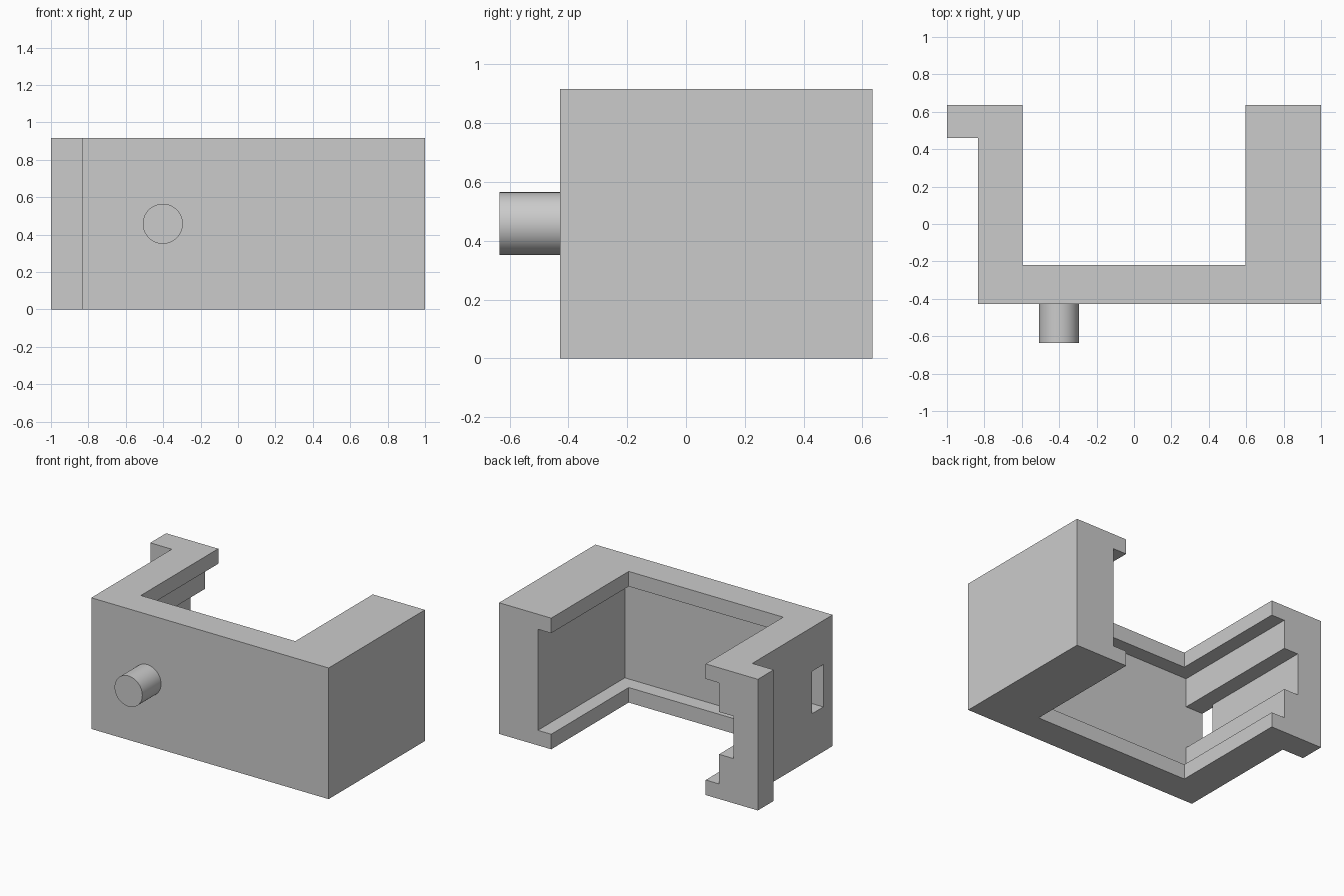
import bpy
import bmesh
from mathutils import Vector, Matrix

cube = bpy.data.objects.get("Cube")
if cube:
    bpy.data.objects.remove(cube, do_unlink=True)

grey = bpy.data.materials.new("plain grey")
grey.use_nodes = True
grey.diffuse_color = (0.6, 0.6, 0.6, 1)
grey.node_tree.nodes["Principled BSDF"].inputs["Base Color"].default_value = grey.diffuse_color

HEIGHT = 0.916
LIP = 0.105                  # height of the top and bottom lips
FRONT, BACK = -0.428, 0.635  # front and back faces of the body
POCKET = -0.325              # front end of the inner channel


def add_object(name, bm):
    bmesh.ops.recalc_face_normals(bm, faces=bm.faces)
    mesh = bpy.data.meshes.new(name)
    bm.to_mesh(mesh)
    bm.free()
    obj = bpy.data.objects.new(name, mesh)
    bpy.context.collection.objects.link(obj)
    mesh.materials.append(grey)
    return obj


def prism(name, points, offset):
    """Extrude a closed polygon of 3D points along an offset."""
    bm = bmesh.new()
    face = bm.faces.new([bm.verts.new(p) for p in points])
    new = bmesh.ops.extrude_face_region(bm, geom=[face], use_keep_orig=True)["geom"]
    verts = [g for g in new if isinstance(g, bmesh.types.BMVert)]
    bmesh.ops.translate(bm, verts=verts, vec=Vector(offset))
    return add_object(name, bm)


def cut(target, cutter):
    mod = target.modifiers.new("cut", "BOOLEAN")
    mod.operation = "DIFFERENCE"
    mod.solver = "EXACT"
    mod.object = cutter
    bpy.context.view_layer.objects.active = target
    bpy.ops.object.modifier_apply(modifier=mod.name)
    bpy.data.objects.remove(cutter, do_unlink=True)


# U-shaped body with a hook at the end of the thin arm
outline = [(-0.834, FRONT), (1, FRONT), (1, BACK), (0.597, BACK),
           (0.597, -0.22), (-0.597, -0.22), (-0.597, BACK),
           (-1, BACK), (-1, 0.46), (-0.834, 0.46)]
body = prism("bracket_body", [(x, y, 0) for x, y in outline], (0, 0, HEIGHT))

# Inner channel behind the lips, with a deeper groove along the thin arm
low, high = 0.312, 0.608
channel = [(0.7, LIP), (0.7, HEIGHT - LIP), (-0.7, HEIGHT - LIP), (-0.7, high),
           (-0.81, high), (-0.81, low), (-0.7, low), (-0.7, LIP)]
cut(body, prism("channel_cutter", [(x, POCKET, z) for x, z in channel], (0, 1.1, 0)))

# Window through the thin wall at the front end of the groove
window = [(POCKET, low), (-0.2, low), (-0.2, high), (POCKET, high)]
cut(body, prism("window_cutter", [(-0.9, y, z) for y, z in window], (0.12, 0, 0)))

# Round peg on the front face
bm = bmesh.new()
bmesh.ops.create_cone(bm, cap_ends=True, segments=64, radius1=0.107, radius2=0.107, depth=0.22)
bmesh.ops.rotate(bm, verts=bm.verts, matrix=Matrix.Rotation(1.5707963, 3, "X"))
bmesh.ops.translate(bm, verts=bm.verts, vec=(-0.402, -0.525, HEIGHT / 2))
peg = add_object("front_peg", bm)

bpy.ops.object.select_all(action="DESELECT")
peg.select_set(True)
bpy.context.view_layer.objects.active = peg
bpy.ops.object.shade_smooth_by_angle()
